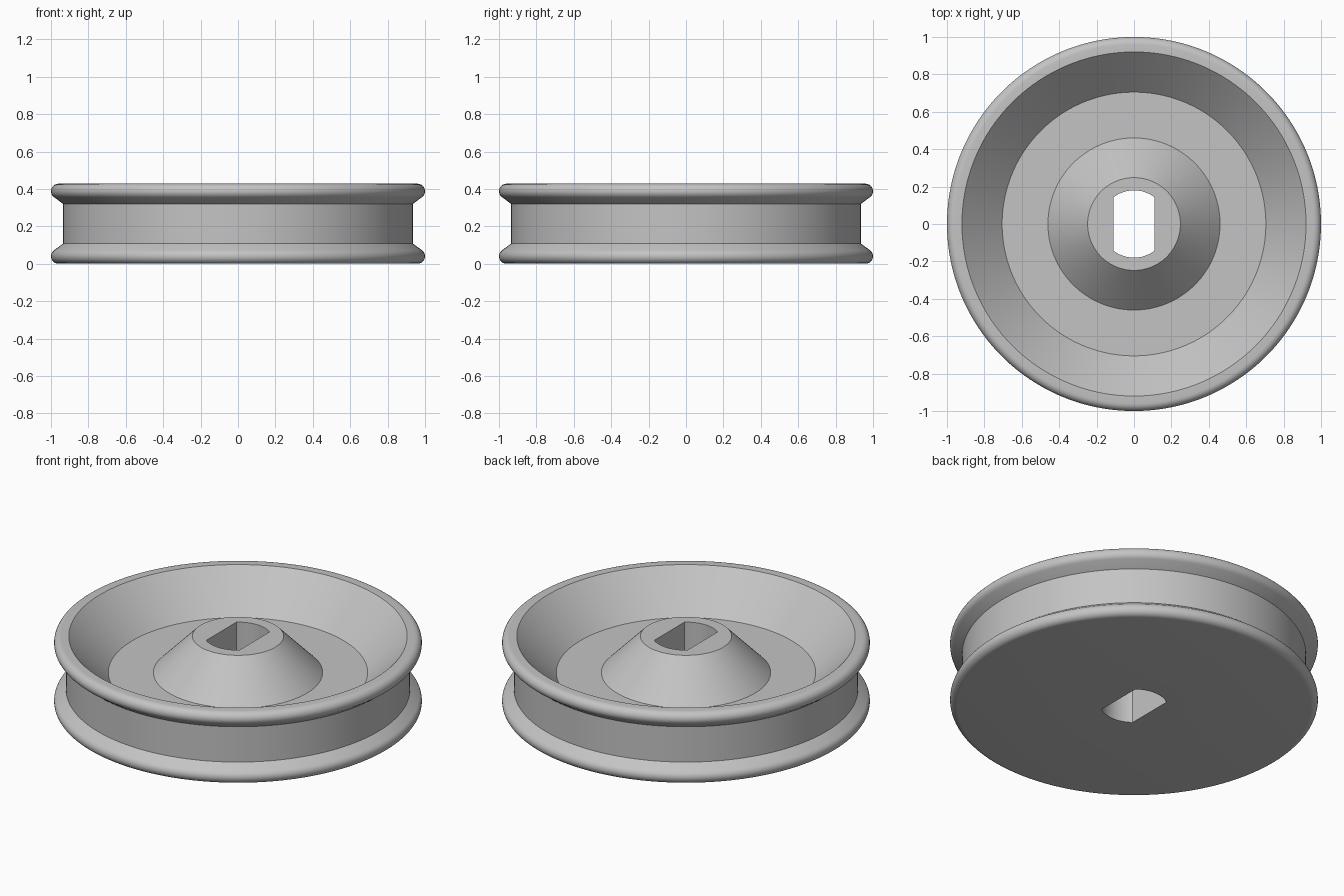
import bpy
import bmesh
from math import cos, sin, radians, tau

cube = bpy.data.objects.get("Cube")
if cube:
    bpy.data.objects.remove(cube, do_unlink=True)

SEGMENTS = 180
HEIGHT = 0.428
BORE_RADIUS, BORE_HALF_WIDTH = 0.18, 0.11
FILLET = 0.04

# Plain grey material
grey = bpy.data.materials.new("plain grey")
grey.use_nodes = True
colour = (0.55, 0.55, 0.55, 1)
grey.diffuse_color = colour
grey.node_tree.nodes["Principled BSDF"].inputs["Base Color"].default_value = colour


def rounded_lip(z, start, end, steps=10):
    """Rounded outer edge of a flange, as (radius, height) points."""
    angles = [radians(start + (end - start) * i / steps) for i in range(steps + 1)]
    return [(1 - FILLET + FILLET * cos(a), z + FILLET * sin(a)) for a in angles]


# Closed section: underside, lower flange, groove, upper flange, dish, hub
section = [(BORE_RADIUS, 0)]
section += rounded_lip(FILLET, -90, 54)
section += [(0.935, 0.108), (0.935, HEIGHT - 0.108)]
section += rounded_lip(HEIGHT - FILLET, -54, 90)
section += [(0.92, HEIGHT), (0.705, 0.21), (0.46, 0.21), (0.248, HEIGHT)]
section += [(BORE_RADIUS, HEIGHT)]

# Turn the section around the axle; the bore is flattened on two sides
bm = bmesh.new()
rings = []
for radius, z in section:
    ring = []
    for i in range(SEGMENTS):
        a = tau * i / SEGMENTS
        x, y = radius * cos(a), radius * sin(a)
        if radius == BORE_RADIUS:
            x = max(-BORE_HALF_WIDTH, min(BORE_HALF_WIDTH, x))
        ring.append(bm.verts.new((x, y, z)))
    rings.append(ring)

for lower, upper in zip(rings, rings[1:] + rings[:1]):
    for i in range(SEGMENTS):
        j = (i + 1) % SEGMENTS
        bm.faces.new((lower[i], lower[j], upper[j], upper[i]))
bmesh.ops.recalc_face_normals(bm, faces=bm.faces)

mesh = bpy.data.meshes.new("pulley_wheel")
bm.to_mesh(mesh)
bm.free()
mesh.materials.append(grey)
wheel = bpy.data.objects.new("pulley_wheel", mesh)
bpy.context.collection.objects.link(wheel)

# Smooth curves, crisp edges
bpy.ops.object.select_all(action="DESELECT")
wheel.select_set(True)
bpy.context.view_layer.objects.active = wheel
bpy.ops.object.shade_smooth_by_angle(angle=radians(30))
